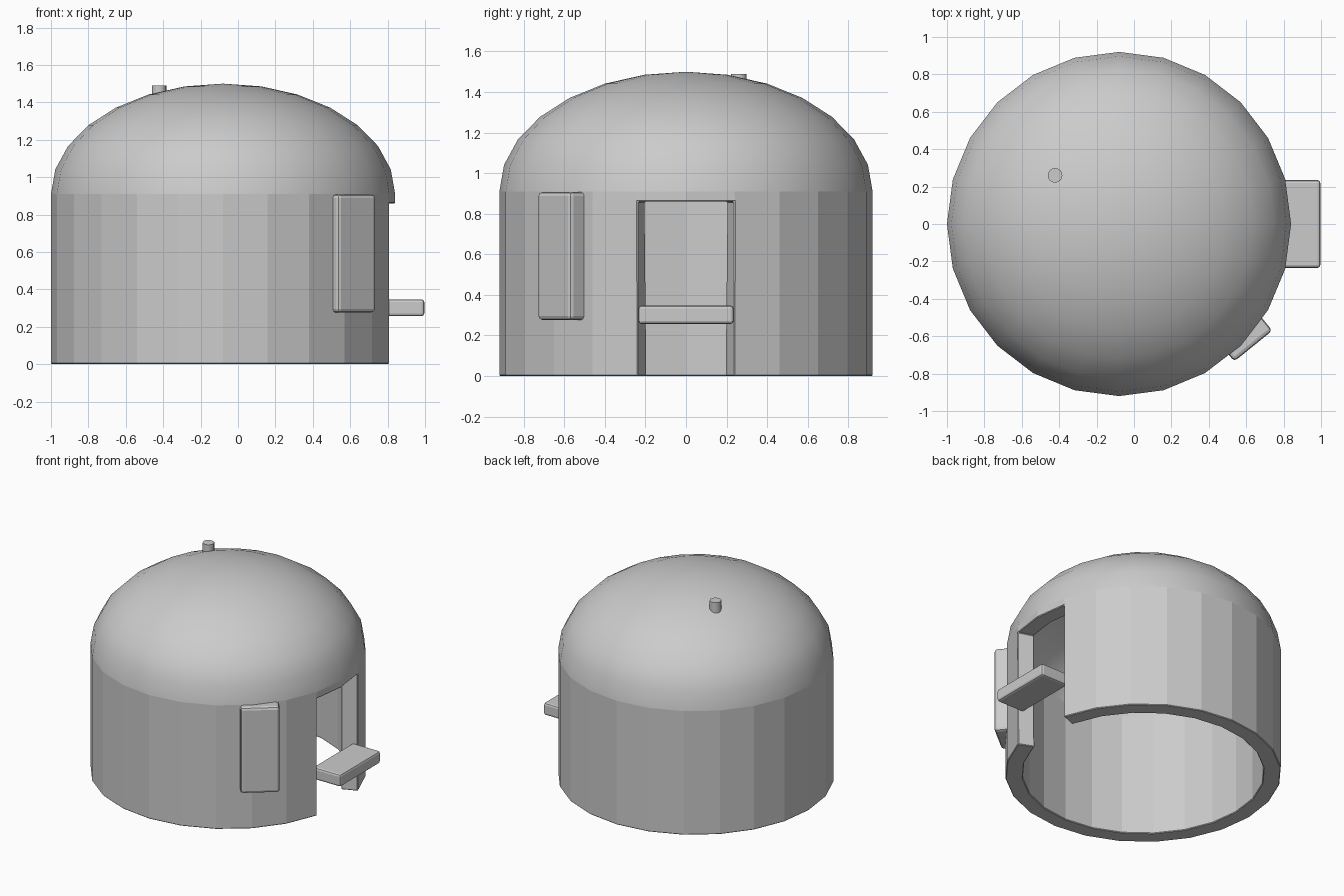
import bpy, bmesh
from math import sin, cos, pi, radians

if "Cube" in bpy.data.objects:
    bpy.data.objects.remove(bpy.data.objects["Cube"])

CX, R, WALL_H, DOME_H = -0.08, 0.92, 0.91, 0.59
SIDES, DOME_RINGS, DOOR_TOP = 24, 7, 0.86


def add_bevel(ob, width, segments):
    m = ob.modifiers.new("Bevel", "BEVEL")
    m.width, m.segments = width, segments
    m.limit_method, m.angle_limit = "ANGLE", radians(35)


def box(name, center, size, rot_z=0.0, bevel=0.015):
    bpy.ops.mesh.primitive_cube_add(size=1, location=center, rotation=(0, 0, rot_z))
    ob = bpy.context.object
    ob.name = name
    ob.scale = size
    bpy.ops.object.transform_apply(location=False, rotation=False, scale=True)
    add_bevel(ob, bevel, 2)
    return ob


# Shell: faceted wall with a doorway on the +x side, and a smooth hollow dome
profile = [(R, 0), (R, DOOR_TOP), (R, WALL_H)]
for i in range(1, DOME_RINGS):
    a = i * pi / 2 / DOME_RINGS
    profile.append((R * cos(a), WALL_H + DOME_H * sin(a)))

bm = bmesh.new()
rings = [[bm.verts.new((r * cos(2 * pi * k / SIDES), r * sin(2 * pi * k / SIDES), z))
          for k in range(SIDES)] for r, z in profile]
for j in range(len(rings) - 1):
    for k in range(SIDES):
        if j == 0 and k in (0, SIDES - 1):
            continue  # doorway
        n = (k + 1) % SIDES
        f = bm.faces.new((rings[j][k], rings[j][n], rings[j + 1][n], rings[j + 1][k]))
        f.smooth = j >= 2
pole = bm.verts.new((0, 0, WALL_H + DOME_H))
for k in range(SIDES):
    f = bm.faces.new((rings[-1][k], rings[-1][(k + 1) % SIDES], pole))
    f.smooth = True
bm.verts.remove(rings[0][0])  # loose point in the doorway
mesh = bpy.data.meshes.new("domed_shell")
bm.to_mesh(mesh)
bm.free()
shell = bpy.data.objects.new("domed_shell", mesh)
shell.location.x = CX
bpy.context.collection.objects.link(shell)
solid = shell.modifiers.new("Thickness", "SOLIDIFY")
solid.thickness, solid.offset = 0.115, -1
add_bevel(shell, 0.005, 1)

# Shelf across the doorway
box("door_shelf", (0.883, 0, 0.302), (0.226, 0.47, 0.09))

# Upright panel on the wall beside the doorway
box("wall_panel", (0.60, -0.606, 0.592), (0.262, 0.12, 0.632), radians(39), 0.02)

# Small vent pipe on the dome
bpy.ops.mesh.primitive_cylinder_add(vertices=16, radius=0.039, depth=0.11,
                                    location=(-0.422, 0.26, 1.435))
bpy.context.object.name = "vent_pipe"
bpy.ops.object.shade_smooth_by_angle()
